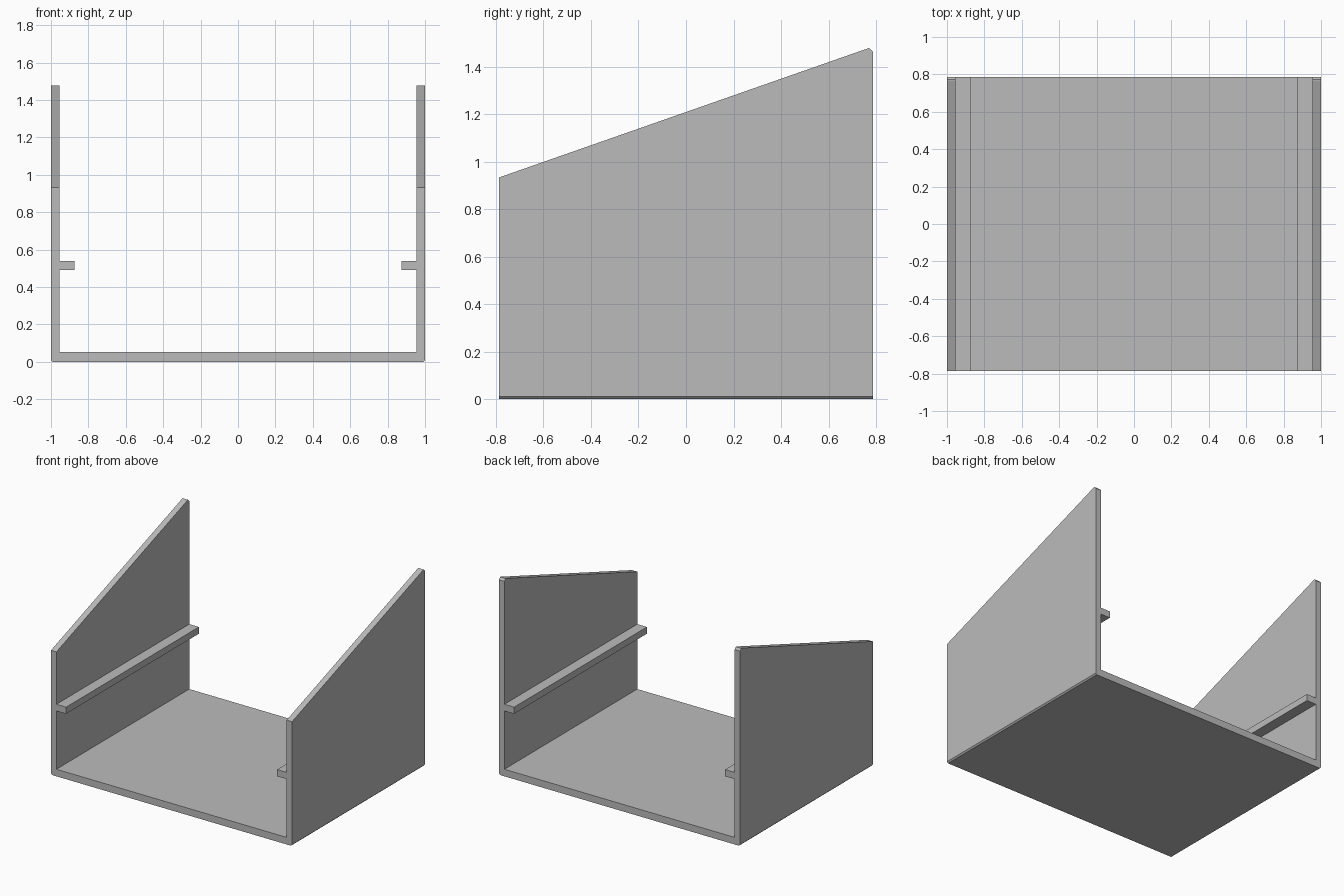
import bpy
import bmesh
from mathutils import Vector

if "Cube" in bpy.data.objects:
    bpy.data.objects.remove(bpy.data.objects["Cube"], do_unlink=True)

HALF_DEPTH = 0.787
INNER = 0.955

grey = bpy.data.materials.new("plain grey")
grey.use_nodes = True
colour = (0.5, 0.5, 0.5, 1)
grey.diffuse_color = colour
grey.node_tree.nodes["Principled BSDF"].inputs["Base Color"].default_value = colour


def extrude_profile(name, profile, cuts=()):
    """Extrude an (x, z) outline along y, then trim it with (point, normal) planes."""
    bm = bmesh.new()
    face = bm.faces.new([bm.verts.new((x, -HALF_DEPTH, z)) for x, z in profile])
    ext = bmesh.ops.extrude_face_region(bm, geom=[face])["geom"]
    moved = [v for v in ext if isinstance(v, bmesh.types.BMVert)]
    bmesh.ops.translate(bm, verts=moved, vec=(0, 2 * HALF_DEPTH, 0))
    for point, normal in cuts:
        geom = bm.verts[:] + bm.edges[:] + bm.faces[:]
        bmesh.ops.bisect_plane(bm, geom=geom, plane_co=point,
                               plane_no=normal, clear_outer=True)
        bmesh.ops.holes_fill(bm, edges=[e for e in bm.edges if e.is_boundary])
    bmesh.ops.recalc_face_normals(bm, faces=bm.faces[:])
    mesh = bpy.data.meshes.new(name)
    bm.to_mesh(mesh)
    bm.free()
    mesh.materials.append(grey)
    obj = bpy.data.objects.new(name, mesh)
    bpy.context.collection.objects.link(obj)
    return obj


# Floor and side walls: one folded channel with chamfered lower edges
half = [(0.99, 0), (1, 0.01), (1, 1.6), (INNER, 1.6), (INNER, 0.053)]
outline = half + [(-x, z) for x, z in reversed(half)]

# Sloping top edges, eased at the rear corners
trims = [
    (Vector((0, -HALF_DEPTH, 0.933)), Vector((0, -0.35, 1))),
    (Vector((0, 0.77, 1.477)), Vector((0, 0.1, 1))),
    (Vector((0, HALF_DEPTH, 1.462)), Vector((0, 1, 0.9))),
]
extrude_profile("channel_body", outline, trims)

# Shelf rails on the inner walls
for side, name in ((1, "left_rail"), (-1, "right_rail")):
    rail = [(INNER, 0.49), (INNER, 0.54), (0.875, 0.54), (0.875, 0.49)]
    extrude_profile(name, [(side * x, z) for x, z in rail])
